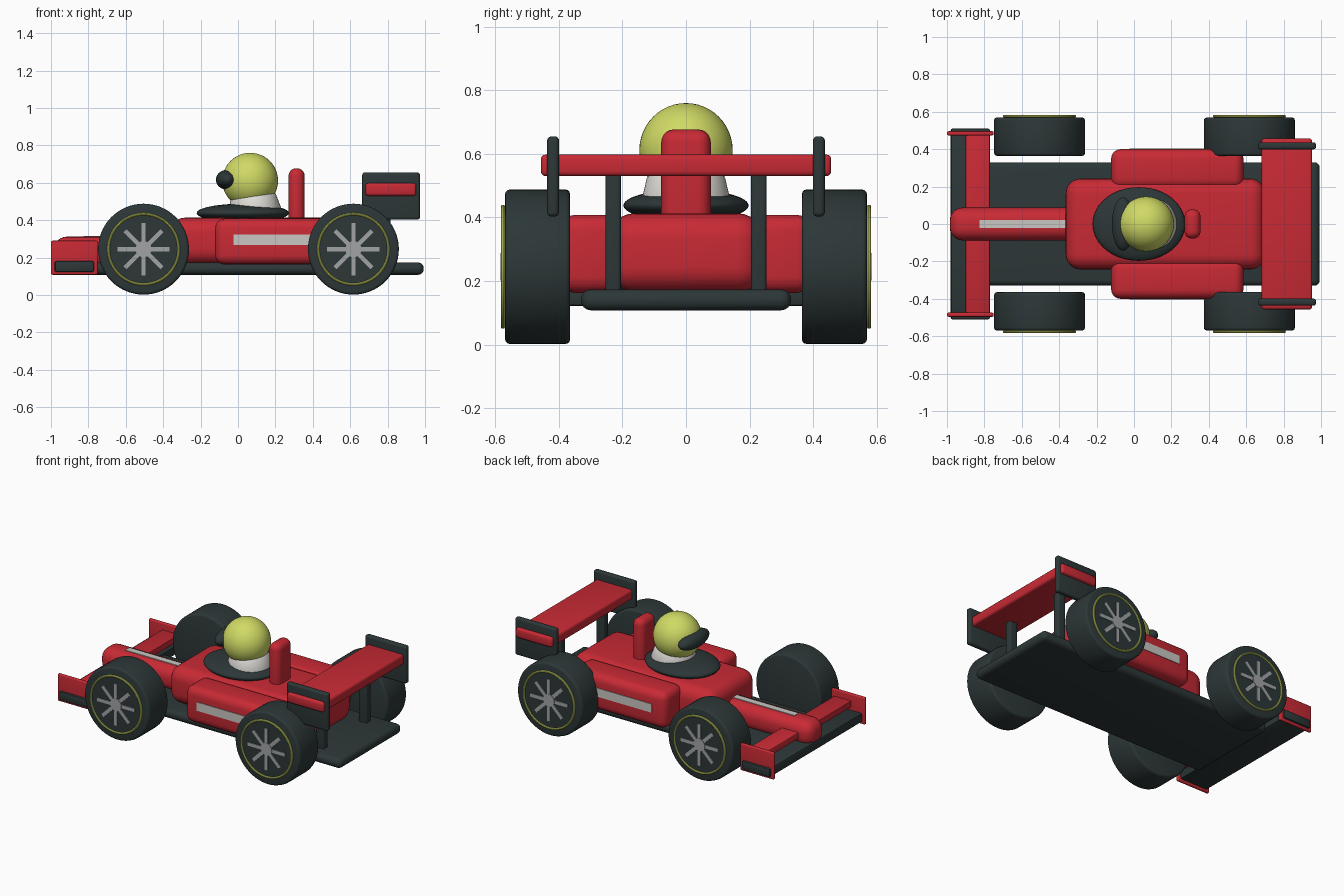
import bpy, math
from mathutils import Vector

if "Cube" in bpy.data.objects:
    bpy.data.objects.remove(bpy.data.objects["Cube"])


def material(name, rgb):
    m = bpy.data.materials.new(name)
    m.diffuse_color = (*rgb, 1)
    m.use_nodes = True
    m.node_tree.nodes["Principled BSDF"].inputs["Base Color"].default_value = m.diffuse_color
    return m


RED = material("racing red", (0.58, 0.023, 0.035))
DARK = material("dark rubber", (0.026, 0.038, 0.039))
YELLOW = material("helmet yellow", (0.63, 0.70, 0.13))
WHITE = material("collar white", (0.74, 0.72, 0.68))
STRIPE = material("stripe grey", (0.58, 0.57, 0.54))
METAL = material("spoke grey", (0.36, 0.37, 0.38))


def finish(name, mat, bevel=0.0, segments=4):
    """Name, colour, round and smooth the active object."""
    ob = bpy.context.object
    ob.name = name
    ob.data.materials.append(mat)
    bpy.ops.object.transform_apply(location=False, rotation=True, scale=True)
    if bevel:
        mod = ob.modifiers.new("rounding", "BEVEL")
        mod.width = bevel
        mod.segments = segments
        mod.limit_method = "ANGLE"
        mod.angle_limit = math.radians(40)
        bpy.ops.object.modifier_apply(modifier=mod.name)
    bpy.ops.object.shade_smooth_by_angle(angle=math.radians(35))
    return ob


def box(name, mat, lo, hi, bevel=0.0, segments=4):
    lo, hi = Vector(lo), Vector(hi)
    bpy.ops.mesh.primitive_cube_add(size=1, location=(lo + hi) / 2)
    bpy.context.object.scale = hi - lo
    return finish(name, mat, bevel, segments)


def side_box(name, mat, x, y, z, bevel=0.0):
    """A box on the left and its mirror on the right."""
    box(name + "_left", mat, (x[0], y[0], z[0]), (x[1], y[1], z[1]), bevel)
    box(name + "_right", mat, (x[0], -y[1], z[0]), (x[1], -y[0], z[1]), bevel)


def ball(name, mat, centre, radii):
    bpy.ops.mesh.primitive_uv_sphere_add(segments=48, ring_count=24, radius=1, location=centre)
    bpy.context.object.scale = radii
    return finish(name, mat)


def wheel(name, x, side):
    z, radius = 0.245, 0.243
    turn = (math.pi / 2, 0, 0)
    # tyre
    bpy.ops.mesh.primitive_cylinder_add(vertices=64, radius=radius, depth=0.205,
                                        location=(x, side * 0.467, z), rotation=turn)
    finish(name + "_tyre", DARK, 0.015, 3)
    # coloured sidewall ring
    bpy.ops.mesh.primitive_torus_add(major_segments=64, minor_segments=10,
                                     major_radius=0.188, minor_radius=0.007,
                                     location=(x, side * 0.576, z), rotation=turn)
    finish(name + "_ring", YELLOW)
    # rim disc
    bpy.ops.mesh.primitive_cylinder_add(vertices=64, radius=0.184, depth=0.008,
                                        location=(x, side * 0.572, z), rotation=turn)
    finish(name + "_rim", DARK)
    # hub and crossing spokes
    bpy.ops.mesh.primitive_cylinder_add(vertices=32, radius=0.043, depth=0.012,
                                        location=(x, side * 0.577, z), rotation=turn)
    finish(name + "_hub", METAL)
    for i in range(4):
        bpy.ops.mesh.primitive_cube_add(size=1, location=(x, side * 0.576, z),
                                        rotation=(0, i * math.pi / 4, 0))
        bpy.context.object.scale = (0.28, 0.01, 0.023)
        finish(f"{name}_spoke_{i + 1}", METAL)


# floor and main bodywork
box("floor", DARK, (-0.79, -0.33, 0.108), (0.993, 0.33, 0.174), 0.03)
box("body", RED, (-0.365, -0.243, 0.165), (0.70, 0.243, 0.413), 0.08, 6)
box("nose", RED, (-0.985, -0.088, 0.145), (-0.28, 0.088, 0.312), 0.07, 6)
side_box("sidepod", RED, (-0.122, 0.585), (0.19, 0.40), (0.163, 0.408), 0.05)

# painted stripes as thin plates
box("nose_stripe", STRIPE, (-0.825, -0.022, 0.309), (-0.365, 0.022, 0.316))
side_box("sidepod_stripe", STRIPE, (-0.025, 0.49), (0.397, 0.404), (0.266, 0.324))

# cockpit and driver
ball("cockpit_rim", DARK, (0.026, 0, 0.438), (0.247, 0.197, 0.05))
bpy.ops.mesh.primitive_cone_add(vertices=48, radius1=0.142, radius2=0.122, depth=0.085,
                                location=(0.085, 0, 0.487), rotation=(0, -0.14, 0))
finish("collar", WHITE, 0.008, 2)
ball("helmet", YELLOW, (0.065, 0, 0.611), (0.149, 0.147, 0.149))
ball("visor", DARK, (-0.058, 0, 0.616), (0.06, 0.142, 0.053))
box("roll_hoop", RED, (0.27, -0.078, 0.36), (0.356, 0.078, 0.677), 0.04, 5)

# front wing
box("front_wing", DARK, (-0.98, -0.51, 0.122), (-0.77, 0.51, 0.182), 0.01, 2)
box("front_flap", RED, (-0.90, -0.48, 0.20), (-0.77, 0.48, 0.245), 0.01, 2)
side_box("front_endplate", RED, (-1.0, -0.75), (0.474, 0.496), (0.108, 0.29), 0.008)

# rear wing
box("rear_wing", RED, (0.682, -0.457, 0.53), (0.953, 0.457, 0.598), 0.015, 3)
side_box("rear_endplate", DARK, (0.664, 0.973), (0.399, 0.437), (0.403, 0.655), 0.014)
side_box("rear_strut", DARK, (0.755, 0.815), (0.205, 0.253), (0.15, 0.56), 0.01)

# wheels
for end, x in (("front", -0.505), ("rear", 0.617)):
    for label, side in (("left", 1), ("right", -1)):
        wheel(f"{end}_{label}_wheel", x, side)
